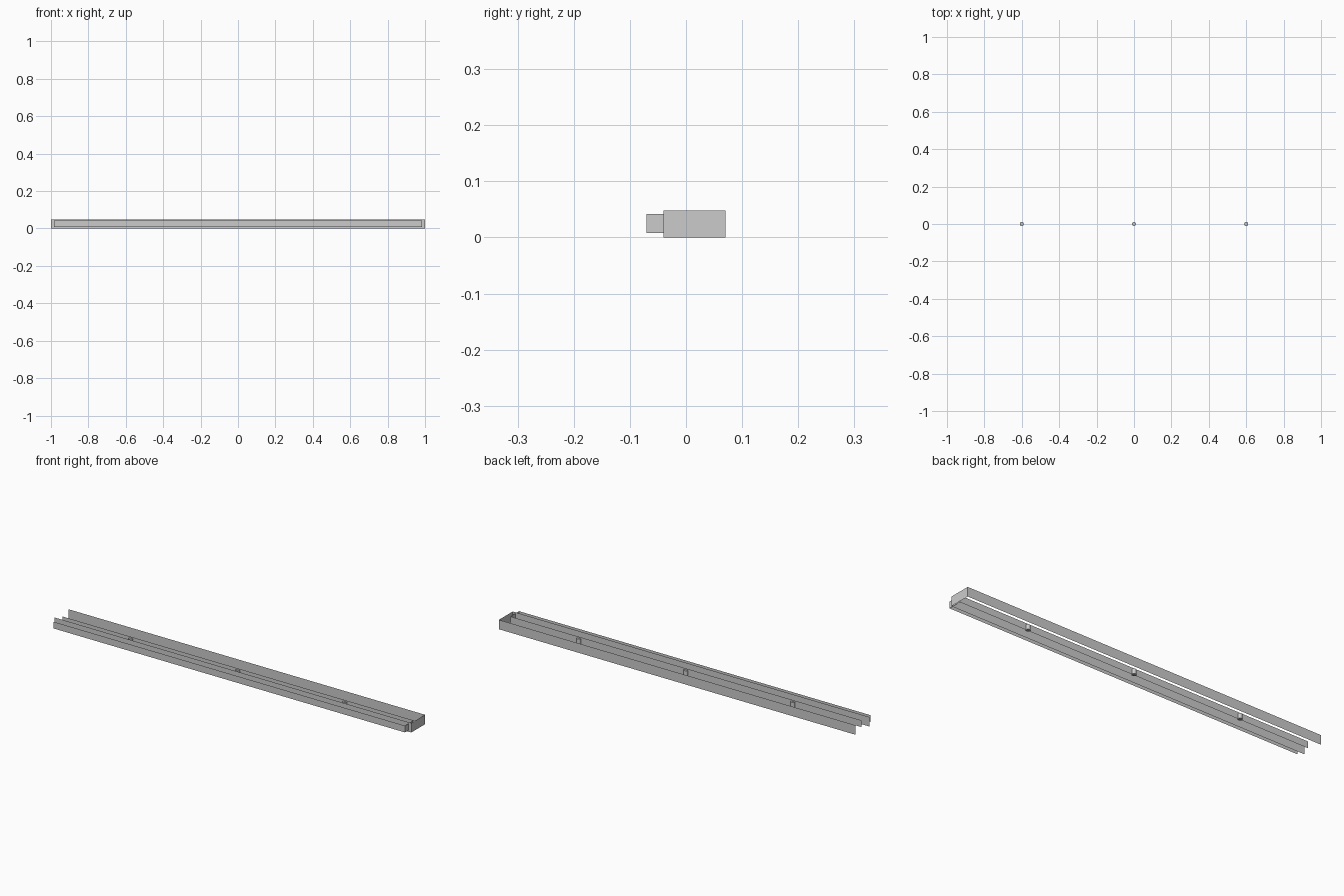
import bpy, bmesh, math

if "Cube" in bpy.data.objects:
    bpy.data.objects.remove(bpy.data.objects["Cube"])

def sheet_part(name, half_x, y0, y1, z0, z1):
    """Thin open strip: front wall, right end wall, back wall."""
    bm = bmesh.new()
    path = [(-half_x, y0), (half_x, y0), (half_x, y1), (-half_x, y1)]
    low = [bm.verts.new((x, y, z0)) for x, y in path]
    high = [bm.verts.new((x, y, z1)) for x, y in path]
    for i in range(3):
        bm.faces.new((low[i], low[i + 1], high[i + 1], high[i]))
    me = bpy.data.meshes.new(name)
    bm.to_mesh(me)
    bm.free()
    ob = bpy.data.objects.new(name, me)
    bpy.context.collection.objects.link(ob)
    return ob

# Outer housing and the narrower strip slotted into its front
sheet_part("housing", 1.0, -0.04, 0.07, 0.0, 0.048)
sheet_part("front_strip", 0.985, -0.07, 0.0, 0.008, 0.042)

# Three small upright pegs along the middle
for i, x in enumerate((-0.6, 0.0, 0.6)):
    bpy.ops.mesh.primitive_cylinder_add(vertices=12, radius=0.011, depth=0.025,
                                        location=(x, 0, 0.0225))
    bpy.context.object.name = f"peg_{i + 1}"
